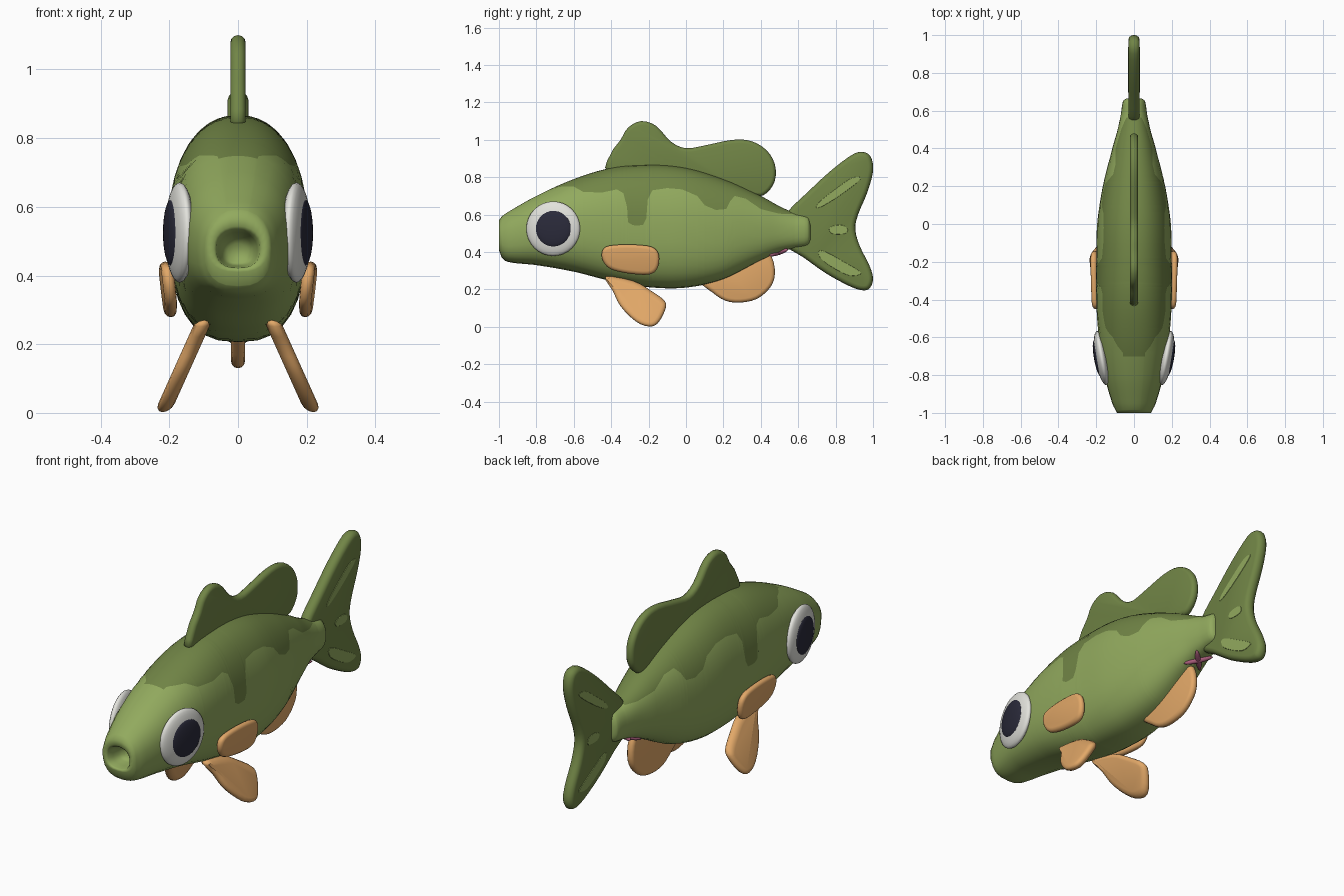
import bpy, bmesh, math
from mathutils import Matrix

if "Cube" in bpy.data.objects:
    bpy.data.objects.remove(bpy.data.objects["Cube"])


def lin(c):
    c /= 255
    return c / 12.92 if c <= 0.04045 else ((c + 0.055) / 1.055) ** 2.4


def colour(name, r, g, b):
    m = bpy.data.materials.new(name)
    m.diffuse_color = (lin(r), lin(g), lin(b), 1)
    m.use_nodes = True
    m.node_tree.nodes["Principled BSDF"].inputs["Base Color"].default_value = m.diffuse_color
    return m


LIGHT = colour("light green", 146, 170, 94)
DARK = colour("dark green", 113, 133, 70)
ORANGE = colour("fin orange", 226, 168, 104)
WHITE = colour("eye white", 226, 226, 220)
BLACK = colour("pupil navy", 42, 42, 58)
PINK = colour("vent pink", 168, 92, 122)


def finish(name, bm, mats, smooth=True):
    bmesh.ops.recalc_face_normals(bm, faces=bm.faces[:])
    for f in bm.faces:
        f.smooth = smooth
    me = bpy.data.meshes.new(name)
    bm.to_mesh(me)
    bm.free()
    for m in mats:
        me.materials.append(m)
    ob = bpy.data.objects.new(name, me)
    bpy.context.collection.objects.link(ob)
    return ob


def interp(rows, y, col, smooth=True):
    """Interpolate one column of a table keyed by its first column."""
    n = len(rows)
    i = 0
    while i < n - 2 and y > rows[i + 1][0]:
        i += 1
    a, b = rows[i], rows[i + 1]
    d = b[0] - a[0]
    t = min(max((y - a[0]) / d, 0), 1)
    if not smooth:
        return a[col] + (b[col] - a[col]) * t

    def slope(k):
        p, q = rows[max(k - 1, 0)], rows[min(k + 1, n - 1)]
        return (q[col] - p[col]) / (q[0] - p[0])
    t2, t3 = t * t, t * t * t
    return ((2 * t3 - 3 * t2 + 1) * a[col] + (t3 - 2 * t2 + t) * d * slope(i)
            + (3 * t2 - 2 * t3) * b[col] + (t3 - t2) * d * slope(i + 1))


# ---- Body: y, top, bottom, half width
BODY = [(-1, .57, .41, .09), (-.985, .59, .37, .098), (-.95, .615, .347, .115),
        (-.8, .70, .33, .157), (-.6, .79, .295, .187), (-.4, .85, .245, .2),
        (-.2, .867, .212, .2), (0, .85, .21, .195), (.2, .79, .255, .165),
        (.4, .70, .355, .115), (.5, .645, .40, .087), (.58, .61, .42, .07),
        (.635, .598, .428, .062), (.655, .588, .437, .055), (.665, .56, .455, .04)]
# Lower edge of the dark back: y, z
EDGE = [(-1, .745), (-.6, .75), (-.55, .722), (-.45, .718), (-.37, .735), (-.335, .715),
        (-.315, .64), (-.31, .56), (-.28, .54), (-.23, .545), (-.212, .58), (-.205, .68),
        (-.18, .73), (-.1, .742), (-.02, .735), (.06, .70), (.1, .65), (.16, .625),
        (.215, .63), (.235, .67), (.26, .70), (.32, .685), (.4, .63), (.5, .605), (.67, .60)]
UP, LOW = 8, 11


def section(y):
    """Half outline from belly to back, with one point exactly on the colour edge."""
    top, bot, w = (interp(BODY, y, k) for k in (1, 2, 3))
    c, h = (top + bot) / 2, (top - bot) / 2
    s = min((interp(EDGE, y, 1, False) - c) / h, .96)
    t0 = math.asin(max(s, 0) ** 1.1)
    ts = [-math.pi / 2 + (t0 + math.pi / 2) * i / LOW for i in range(LOW)]
    ts += [t0 + (math.pi / 2 - t0) * i / UP for i in range(UP + 1)]
    pts = []
    for t in ts:
        n = 2.2 if t > 0 else 2.6
        x = w * max(math.cos(t), 0) ** (2 / n)
        z = c + h * math.copysign(abs(math.sin(t)) ** (2 / n), t)
        pts.append((x, z))
    return pts + [(-x, z) for x, z in pts[-2:0:-1]]


ys = sorted({round(-1 + 1.665 * i / 100, 4) for i in range(101)}
            | {r[0] for r in BODY} | {e[0] for e in EDGE[1:-1]})
rings = []
first = section(-1)
# Mouth pit, from the inside out to the lips
for y, s in ((-.90, .35), (-.925, .52), (-.96, .63), (-.992, .70), (-1, .78)):
    rings.append((y, [(x * s, .45 + (z - .45) * s) for x, z in first], False))
rings += [(y, section(y), True) for y in ys]
bm = bmesh.new()
vs = [[bm.verts.new((x, y, z)) for x, z in pts] for y, pts, _ in rings]
N = len(first)
for k in range(len(vs) - 1):
    ymid = (rings[k][0] + rings[k + 1][0]) / 2
    for i in range(N):
        j = (i + 1) % N
        f = bm.faces.new((vs[k][i], vs[k][j], vs[k + 1][j], vs[k + 1][i]))
        back = LOW <= i < N - LOW
        f.material_index = int(back and rings[k][2] and -.70 < ymid < .57)
bm.faces.new(vs[0])
bm.faces.new(vs[-1])
finish("body", bm, [LIGHT, DARK])


# ---- Fins: rounded slabs from a closed (y, z) outline
def smooth_loop(p, steps):
    out, n = [], len(p)
    for i in range(n):
        a, b, c, d = p[i - 1], p[i], p[(i + 1) % n], p[(i + 2) % n]
        for s in range(steps):
            t = s / steps
            out.append(tuple(.5 * (2 * b[k] + (c[k] - a[k]) * t
                       + (2 * a[k] - 5 * b[k] + 4 * c[k] - d[k]) * t * t
                       + (3 * b[k] - a[k] - 3 * c[k] + d[k]) * t ** 3) for k in (0, 1)))
    return out


def slab(name, outline, half, mat, rim=.02, x_of=lambda y, z: 0, side=1, steps=3, smooth=True):
    p = smooth_loop(outline, steps)
    n = len(p)
    area = sum(p[i - 1][0] * p[i][1] - p[i][0] * p[i - 1][1] for i in range(n))
    sg = 1 if area > 0 else -1
    bm = bmesh.new()
    loops = []
    for a in (-90, -60, -30, 0, 30, 60, 90):
        ins = rim * (1 - math.cos(math.radians(a)))
        dx = half * math.sin(math.radians(a))
        loop = []
        for i in range(n):
            ty, tz = p[(i + 1) % n][0] - p[i - 1][0], p[(i + 1) % n][1] - p[i - 1][1]
            L = math.hypot(ty, tz) or 1
            y, z = p[i][0] - sg * tz / L * ins, p[i][1] + sg * ty / L * ins
            loop.append(bm.verts.new((side * (x_of(y, z) + dx), y, z)))
        loops.append(loop)
    for A, B in zip(loops, loops[1:]):
        for i in range(n):
            bm.faces.new((A[i - 1], A[i], B[i], B[i - 1]))
    bm.faces.new(loops[0])
    bm.faces.new(loops[-1])
    return finish(name, bm, [mat], smooth)


slab("dorsal_fin", [(-.4, .82), (-.405, .92), (-.35, 1.0), (-.31, 1.065), (-.24, 1.1),
     (-.16, 1.075), (-.08, .99), (0, .955), (.1, .97), (.25, 1.0), (.35, .993), (.43, .945),
     (.475, .87), (.475, .78), (.43, .715), (.37, .70), (.2, .74), (0, .78)], .022, DARK)
slab("tail_fin", [(.54, .61), (.65, .72), (.78, .84), (.9, .927), (.96, .932), (.992, .9),
     (1, .83), (.97, .72), (.92, .6), (.905, .52), (.93, .43), (.98, .33), (1, .26),
     (.985, .21), (.95, .195), (.88, .215), (.75, .285), (.63, .37), (.54, .43), (.52, .52)],
     .03, DARK, .025)
slab("anal_fin", [(.08, .25), (.14, .185), (.21, .14), (.29, .13), (.38, .15), (.45, .21),
     (.475, .28), (.46, .37), (.4, .41), (.22, .34)], .02, ORANGE)

PELVIC = [(-.43, .27), (-.28, .245), (-.19, .195), (-.115, .14), (-.11, .095), (-.15, .02),
          (-.2, .002), (-.27, .03), (-.35, .11), (-.39, .19)]
PECTORAL = [(-.45, .37), (-.44, .42), (-.39, .437), (-.28, .44), (-.18, .427), (-.145, .385),
            (-.15, .32), (-.185, .283), (-.26, .28), (-.36, .295), (-.42, .32)]
STRIPES = {"upper": [(.695, .637), (.73, .645), (.82, .70), (.92, .775), (.93, .80),
                     (.88, .793), (.79, .73), (.715, .67)],
           "middle": [(.765, .52), (.785, .497), (.85, .498), (.865, .52), (.84, .543), (.785, .54)],
           "lower": [(.71, .405), (.75, .40), (.84, .35), (.925, .30), (.93, .28),
                     (.87, .275), (.78, .32), (.72, .365)]}

for side, tag in ((1, "right"), (-1, "left")):
    slab(tag + "_pelvic_fin", PELVIC, .024, ORANGE, .025,
         lambda y, z: .108 + .45 * (.25 - z), side)
    slab(tag + "_pectoral_fin", PECTORAL, .018, ORANGE, .02,
         lambda y, z: .203 + .12 * (z - .36) + .03 * (y + .3), side)
    for part, pts in STRIPES.items():
        slab(f"{tag}_{part}_tail_stripe", pts, .003, LIGHT, .002,
             lambda y, z: .0295, side, 3, False)
    # Eye: flattened ball and pupil, turned to follow the head
    for part, x, r, th, mat in (("eye", .17, .146, .036, WHITE), ("pupil", .194, .097, .018, BLACK)):
        bm = bmesh.new()
        bmesh.ops.create_uvsphere(bm, u_segments=32, v_segments=16, radius=1)
        M = (Matrix.Translation((side * x, -.71, .525))
             @ Matrix.Rotation(math.radians(-10 * side), 4, 'Z')
             @ Matrix.Diagonal((th, r, r, 1)) @ Matrix.Rotation(math.pi / 2, 4, 'Y'))
        bmesh.ops.transform(bm, matrix=M, verts=bm.verts[:])
        finish(f"{tag}_{part}", bm, [mat])
    # Crossed vent mark under the tail root
    bm = bmesh.new()
    bmesh.ops.create_uvsphere(bm, u_segments=12, v_segments=8, radius=1)
    M = (Matrix.Translation((0, .495, .398)) @ Matrix.Rotation(math.radians(18), 4, 'X')
         @ Matrix.Rotation(math.radians(45 * side), 4, 'Z') @ Matrix.Diagonal((.075, .014, .014, 1)))
    bmesh.ops.transform(bm, matrix=M, verts=bm.verts[:])
    finish(tag + "_vent_bar", bm, [PINK])
